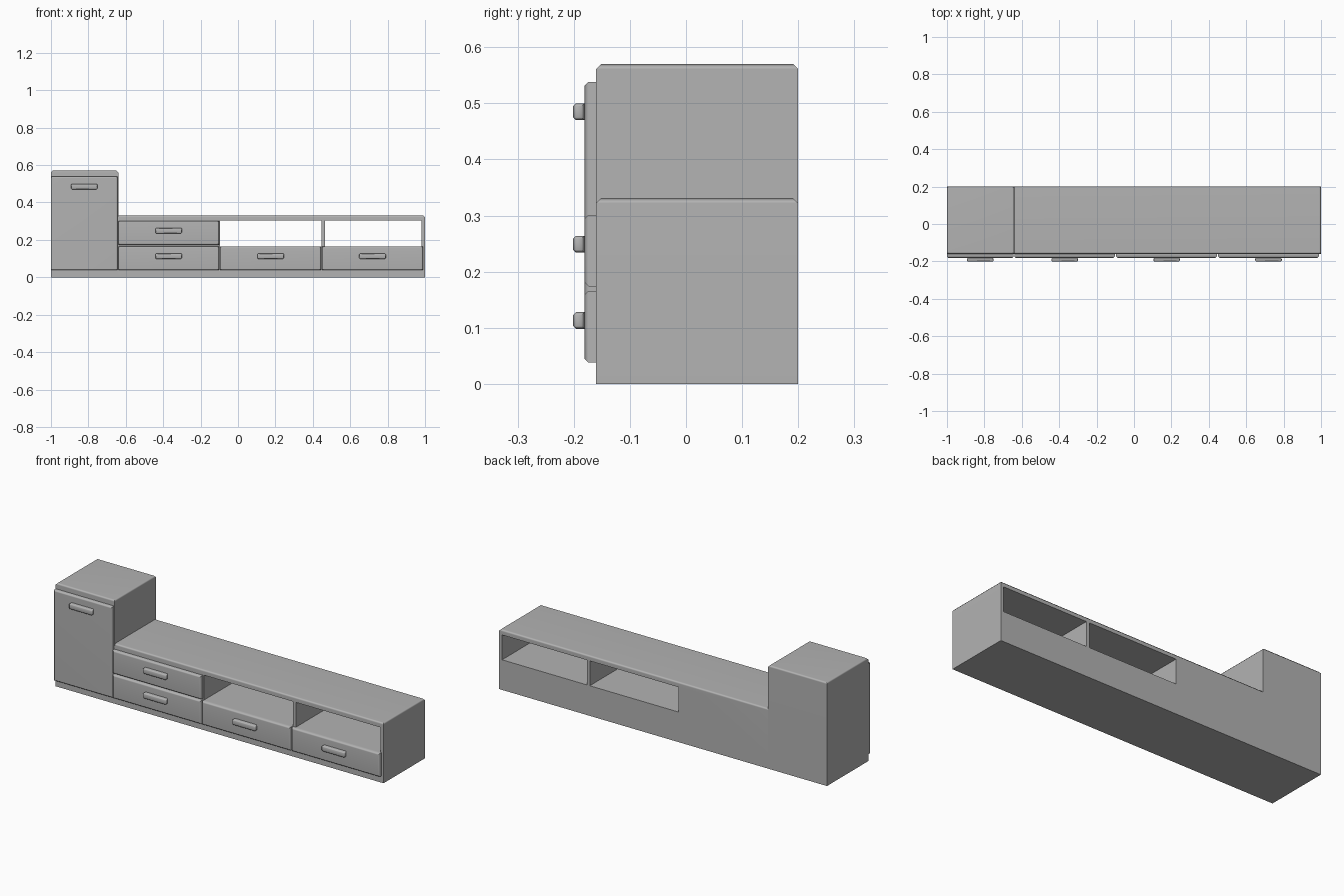
import bpy
import bmesh
import math
from mathutils import Vector

cube = bpy.data.objects.get("Cube")
if cube:
    bpy.data.objects.remove(cube, do_unlink=True)

grey = bpy.data.materials.new("cabinet_grey")
grey.use_nodes = True
colour = (0.45, 0.45, 0.45, 1)
grey.diffuse_color = colour
grey.node_tree.nodes["Principled BSDF"].inputs["Base Color"].default_value = colour

FRONT, BACK = -0.16, 0.2


def box(name, x, y, z, bevel=0, edge_rule=None):
    """Box from three (low, high) ranges; edges whose middle passes edge_rule are chamfered."""
    low, high = (Vector(v) for v in zip(x, y, z))
    bm = bmesh.new()
    bmesh.ops.create_cube(bm, size=1)
    for v in bm.verts:
        v.co = (low + high) / 2 + v.co * (high - low)
    if bevel:
        edges = [e for e in bm.edges
                 if edge_rule((e.verts[0].co + e.verts[1].co) / 2)]
        bmesh.ops.bevel(bm, geom=edges, offset=bevel, segments=1,
                        profile=0.5, affect='EDGES')
    mesh = bpy.data.meshes.new(name)
    bm.to_mesh(mesh)
    bm.free()
    mesh.materials.append(grey)
    obj = bpy.data.objects.new(name, mesh)
    bpy.context.collection.objects.link(obj)
    return obj


def activate(obj):
    bpy.ops.object.select_all(action='DESELECT')
    obj.select_set(True)
    bpy.context.view_layer.objects.active = obj


def finish(obj):
    """Soft chamfers with flat main faces."""
    activate(obj)
    bpy.ops.object.shade_smooth_by_angle(angle=math.radians(50))
    weighted = obj.modifiers.new("flat_faces", 'WEIGHTED_NORMAL')
    weighted.keep_sharp = True


def cut(obj, x, z):
    """Cut an open compartment right through from front to back."""
    cutter = box("cutter", x, (-0.5, 0.5), z)
    cutter.hide_render = True
    mod = obj.modifiers.new("opening", 'BOOLEAN')
    mod.operation = 'DIFFERENCE'
    mod.solver = 'EXACT'
    mod.object = cutter
    activate(obj)
    bpy.ops.object.modifier_apply(modifier=mod.name)
    bpy.data.objects.remove(cutter, do_unlink=True)


def front_panel(name, x, z, handle_z):
    """Drawer or door front with a bar handle."""
    panel = box(name, x, (-0.181, FRONT), z, 0.007, lambda m: m.y < -0.18)
    mid = sum(x) / 2
    handle = box(name + "_handle", (mid - 0.071, mid + 0.071), (-0.201, -0.181),
                 (handle_z - 0.015, handle_z + 0.015), 0.005,
                 lambda m: m.y < -0.2 or abs(m.x - mid) > 0.07)
    finish(panel)
    finish(handle)


# Tall cabinet
tower = box("tall_cabinet", (-1, -0.64), (FRONT, BACK), (0, 0.57), 0.009,
            lambda m: m.z > 0.56)
finish(tower)
front_panel("tall_door", (-1, -0.644), (0.038, 0.538), 0.485)

# Low bench with two open compartments
bench = box("low_cabinet", (-0.64, 1), (FRONT, BACK), (0, 0.331), 0.009,
            lambda m: m.z > 0.32 and m.x > -0.6)
for opening in ((-0.095, 0.447), (0.465, 0.982)):
    cut(bench, opening, (0.166, 0.303))
finish(bench)

# Drawers: three along the bottom, one above on the left
for i in range(3):
    start = -0.64 + i * 0.545
    front_panel(f"lower_drawer_{i + 1}", (start, start + 0.538), (0.038, 0.166), 0.113)
front_panel("upper_drawer", (-0.64, -0.102), (0.174, 0.301), 0.249)
